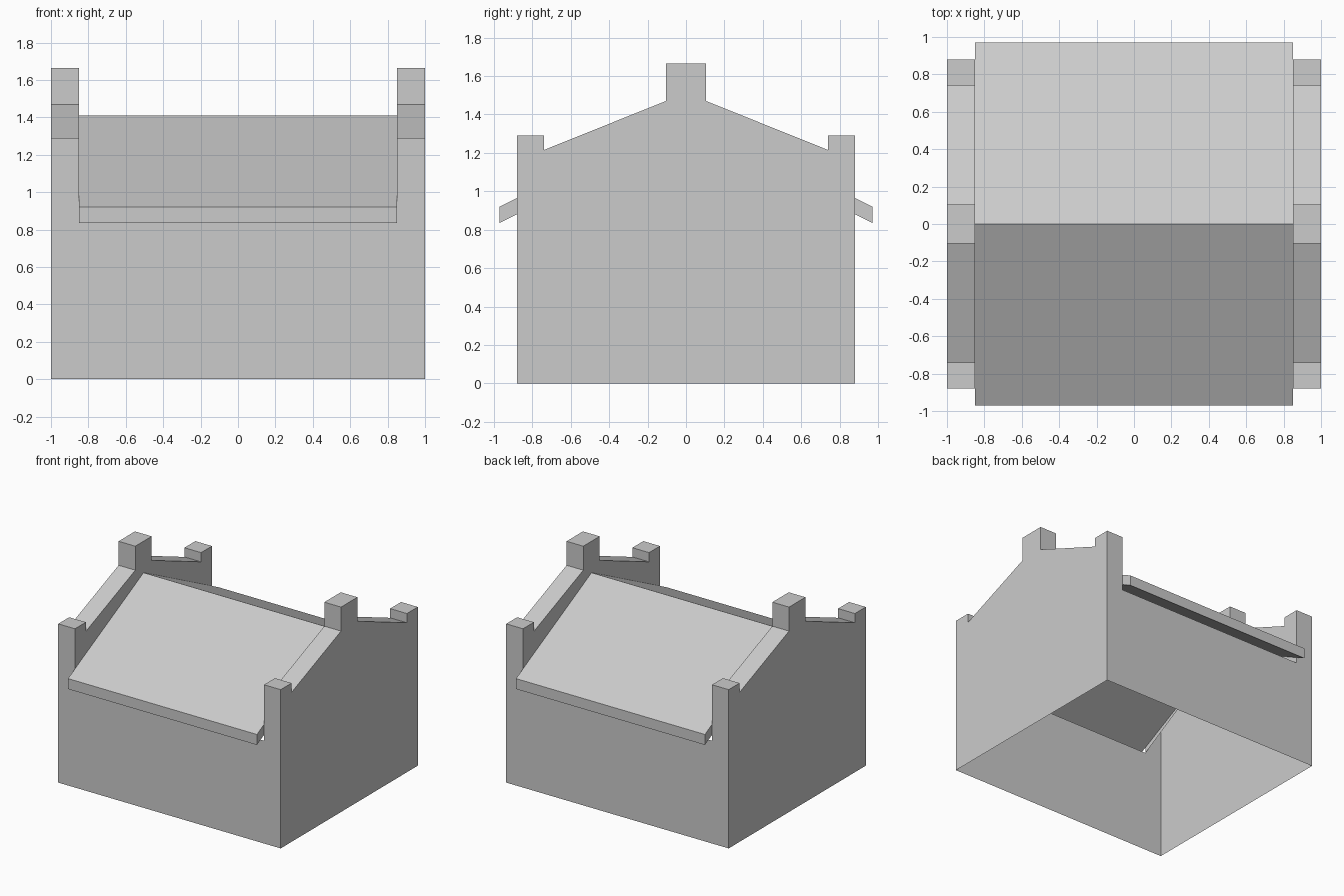
import bpy
import bmesh

cube = bpy.data.objects.get("Cube")
if cube:
    bpy.data.objects.remove(cube, do_unlink=True)

HALF_X, HALF_Y = 1.0, 0.88      # outer wall faces
INNER_X = 0.85                  # inner face of the gable parapets
SILL = 0.835                    # top of the long walls, under the eaves
POST = 1.29                     # top of the corner posts

grey = bpy.data.materials.new("plain_grey")
grey.use_nodes = True
tone = (0.6, 0.6, 0.6, 1)
grey.diffuse_color = tone
grey.node_tree.nodes["Principled BSDF"].inputs["Base Color"].default_value = tone


def finish(name, bm):
    bmesh.ops.remove_doubles(bm, verts=bm.verts, dist=0.0005)
    bmesh.ops.recalc_face_normals(bm, faces=bm.faces)
    mesh = bpy.data.meshes.new(name)
    bm.to_mesh(mesh)
    bm.free()
    mesh.materials.append(grey)
    obj = bpy.data.objects.new(name, mesh)
    bpy.context.collection.objects.link(obj)
    return obj


def face(bm, points):
    return bm.faces.new([bm.verts.new(p) for p in points])


def mirrored(half):
    """Complete a symmetric outline from its right half."""
    return half + [(-a, b) for a, b in reversed(half) if a > 0]


# Outlines: gable crest (y, z), its lower inner edge, and the long wall (x, z)
crest = mirrored([(HALF_Y, POST), (0.74, POST), (0.74, 1.215),
                  (0.105, 1.47), (0.105, 1.665)])
inner_edge = [(-HALF_Y, SILL), (0, 1.325), (HALF_Y, SILL)]
long_wall = mirrored([(HALF_X, 0), (HALF_X, POST),
                      (INNER_X, POST), (INNER_X, SILL)])

# Hollow shell, open underneath: long walls, gables and parapet tops
shell = bmesh.new()
for side in (-1, 1):
    face(shell, [(x, side * HALF_Y, z) for x, z in long_wall])
    outer = [(HALF_Y, 0)] + crest + [(-HALF_Y, 0)]
    face(shell, [(side * HALF_X, y, z) for y, z in outer])
    face(shell, [(side * INNER_X, y, z) for y, z in crest + inner_edge])
    for (y0, z0), (y1, z1) in zip(crest, crest[1:]):
        face(shell, [(side * HALF_X, y0, z0), (side * HALF_X, y1, z1),
                     (side * INNER_X, y1, z1), (side * INNER_X, y0, z0)])
finish("walls_and_parapets", shell)

# Pitched roof slab with overhanging eaves
roof = bmesh.new()
section = [(-0.97, 0.835), (0, 1.325), (0.97, 0.835),
           (0.97, 0.92), (0, 1.41), (-0.97, 0.92)]
end = face(roof, [(-0.849, y, z) for y, z in section])
grown = bmesh.ops.extrude_face_region(roof, geom=[end], use_keep_orig=True)
bmesh.ops.translate(roof, vec=(1.698, 0, 0),
                    verts=[v for v in grown["geom"] if isinstance(v, bmesh.types.BMVert)])
finish("roof_slab", roof)
